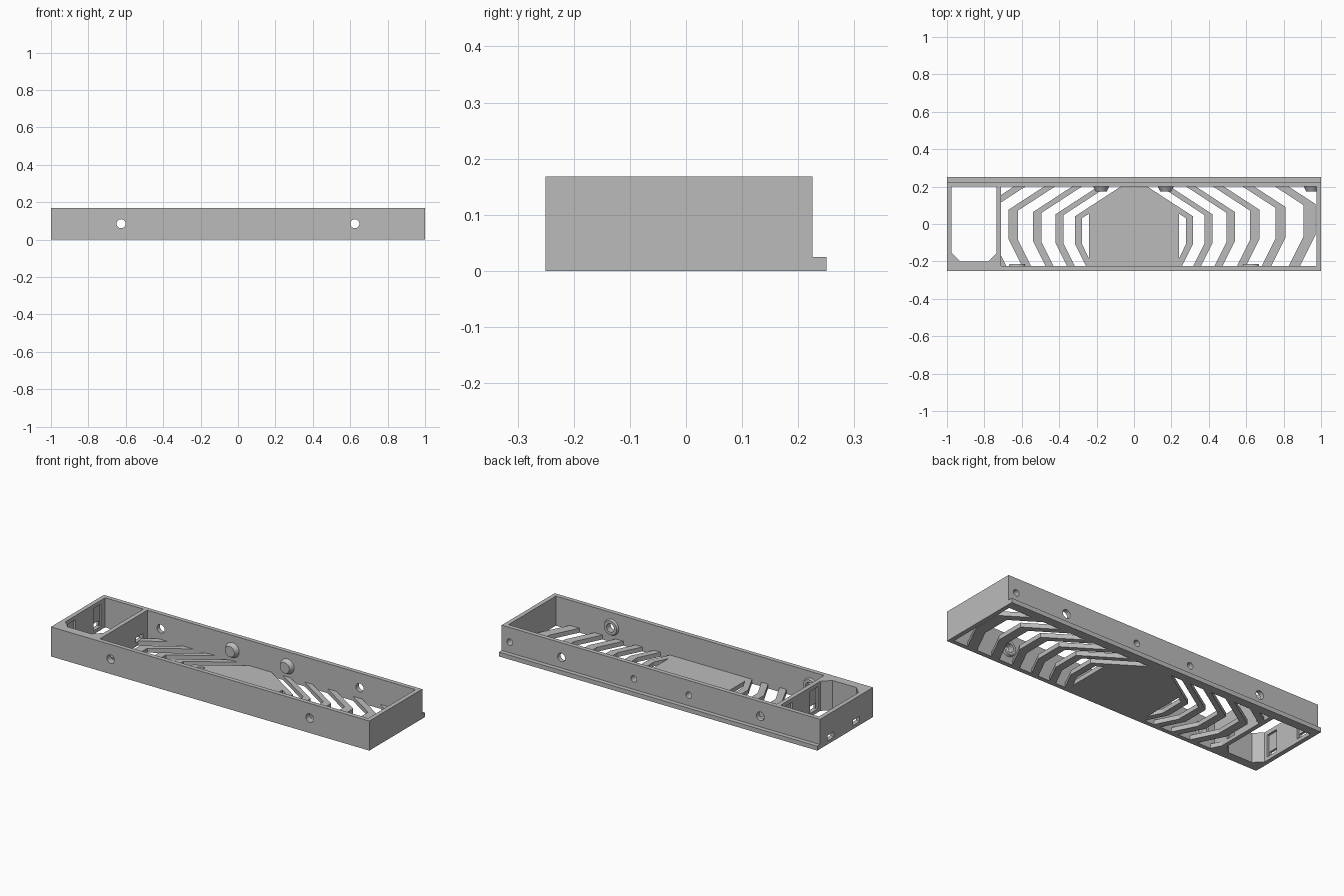
import bpy
import bmesh
from math import radians
from mathutils import Matrix, Vector

if "Cube" in bpy.data.objects:
    bpy.data.objects.remove(bpy.data.objects["Cube"])

grey = bpy.data.materials.new("plain grey")
grey.use_nodes = True
grey.diffuse_color = (0.5, 0.5, 0.5, 1)
grey.node_tree.nodes["Principled BSDF"].inputs["Base Color"].default_value = (0.5, 0.5, 0.5, 1)

HEIGHT, FLOOR, MID = 0.168, 0.025, 0.085
BACK_IN, FRONT_IN = 0.2, -0.225


def finish(bm, name):
    bmesh.ops.recalc_face_normals(bm, faces=bm.faces)
    mesh = bpy.data.meshes.new(name)
    bm.to_mesh(mesh)
    bm.free()
    mesh.materials.append(grey)
    obj = bpy.data.objects.new(name, mesh)
    bpy.context.collection.objects.link(obj)
    return obj


def prism(name, outline, z0, z1):
    bm = bmesh.new()
    face = bm.faces.new([bm.verts.new((x, y, z0)) for x, y in outline])
    up = bmesh.ops.extrude_face_region(bm, geom=[face])["geom"]
    bmesh.ops.translate(bm, vec=(0, 0, z1 - z0),
                        verts=[v for v in up if isinstance(v, bmesh.types.BMVert)])
    return finish(bm, name)


def box(name, x0, x1, y0, y1, z0, z1):
    return prism(name, [(x0, y0), (x1, y0), (x1, y1), (x0, y1)], z0, z1)


def cone_y(name, x, y0, y1, r0, r1):
    """Round part along y, radius r0 at y0 and r1 at y1."""
    bm = bmesh.new()
    place = Matrix.Translation(Vector((x, (y0 + y1) / 2, MID))) @ Matrix.Rotation(radians(-90), 4, "X")
    bmesh.ops.create_cone(bm, cap_ends=True, segments=32, radius1=r0, radius2=r1,
                          depth=y1 - y0, matrix=place)
    return finish(bm, name)


def combine(target, other, operation="DIFFERENCE"):
    mod = target.modifiers.new("bool", "BOOLEAN")
    mod.operation, mod.solver, mod.object = operation, "EXACT", other
    bpy.context.view_layer.objects.active = target
    bpy.ops.object.modifier_apply(modifier=mod.name)
    bpy.data.objects.remove(other)


# Outer tray frame with the open main cavity
frame = box("frame", -1, 1, -0.25, 0.225, 0, HEIGHT)
combine(frame, box("cavity", -0.71, 0.975, FRONT_IN, BACK_IN, -0.1, 0.3))

# End bay, open through, with chamfered front corners
combine(frame, prism("bay", [(-0.975, BACK_IN), (-0.975, -0.155), (-0.93, -0.2), (-0.78, -0.2),
                             (-0.735, -0.155), (-0.735, BACK_IN)], -0.1, 0.3))

# Back ledge
combine(frame, box("ledge", -1, 1, 0.2, 0.25, 0, FLOOR), "UNION")
combine(frame, box("bay_trim", -0.975, -0.735, 0.1, BACK_IN, -0.1, 0.1))

# Clip pockets and slots in both side walls of the bay
for y in (0.13, -0.1):
    combine(frame, box("pockets", -0.987, -0.723, y - 0.035, y + 0.035, 0.02, 0.145))
    combine(frame, box("slots", -1.05, -0.7, y - 0.03, y + 0.03, 0.02, 0.05))

# Tapered bosses with blind holes on the back wall
for x in (-0.175, 0.17, 0.95):
    combine(frame, cone_y("boss", x, 0.175, 0.21, 0.03, 0.048), "UNION")
    combine(frame, cone_y("blind_hole", x, 0.185, 0.26, 0.018, 0.018))

# Rings on the front wall and holes through both long walls
for x in (-0.625, 0.625):
    combine(frame, cone_y("ring", x, -0.235, -0.213, 0.05, 0.04), "UNION")
    combine(frame, cone_y("through_hole", x, -0.3, 0.3, 0.024, 0.024))

# Vented floor
floor = box("vented_floor", -0.71, 0.975, FRONT_IN, BACK_IN, 0, FLOOR)


def bent_edge(x):
    """Bent slot side, running from the back wall to the front wall."""
    top = 0.04 + (x - 0.3) * 0.1
    low = -0.11 + (x - 0.3) * 0.075
    return [(x - (0.21 - top) / 0.65, 0.21), (x, top), (x, low), (x - (low + 0.235) * 0.5, -0.235)]


slots = [bent_edge(a) + bent_edge(b)[::-1] for a, b in
         ((0.315, 0.377), (0.42, 0.495), (0.54, 0.62), (0.67, 0.757), (0.81, 0.907))]
slots.append(bent_edge(0.97) + [(1.2, -0.235), (1.2, 0.21)])
slots.append([(0.24, 0.055), (0.277, 0.032), (0.277, -0.11), (0.24, -0.185)])
for outline in slots:
    for side in (1, -1):
        combine(floor, prism("vent", [(side * x, y) for x, y in outline], -0.05, 0.1))

# Smooth the round walls and keep every edge sharp
for obj in (frame, floor):
    bpy.ops.object.select_all(action="DESELECT")
    obj.select_set(True)
    bpy.context.view_layer.objects.active = obj
    bpy.ops.object.shade_smooth_by_angle(angle=radians(25))
